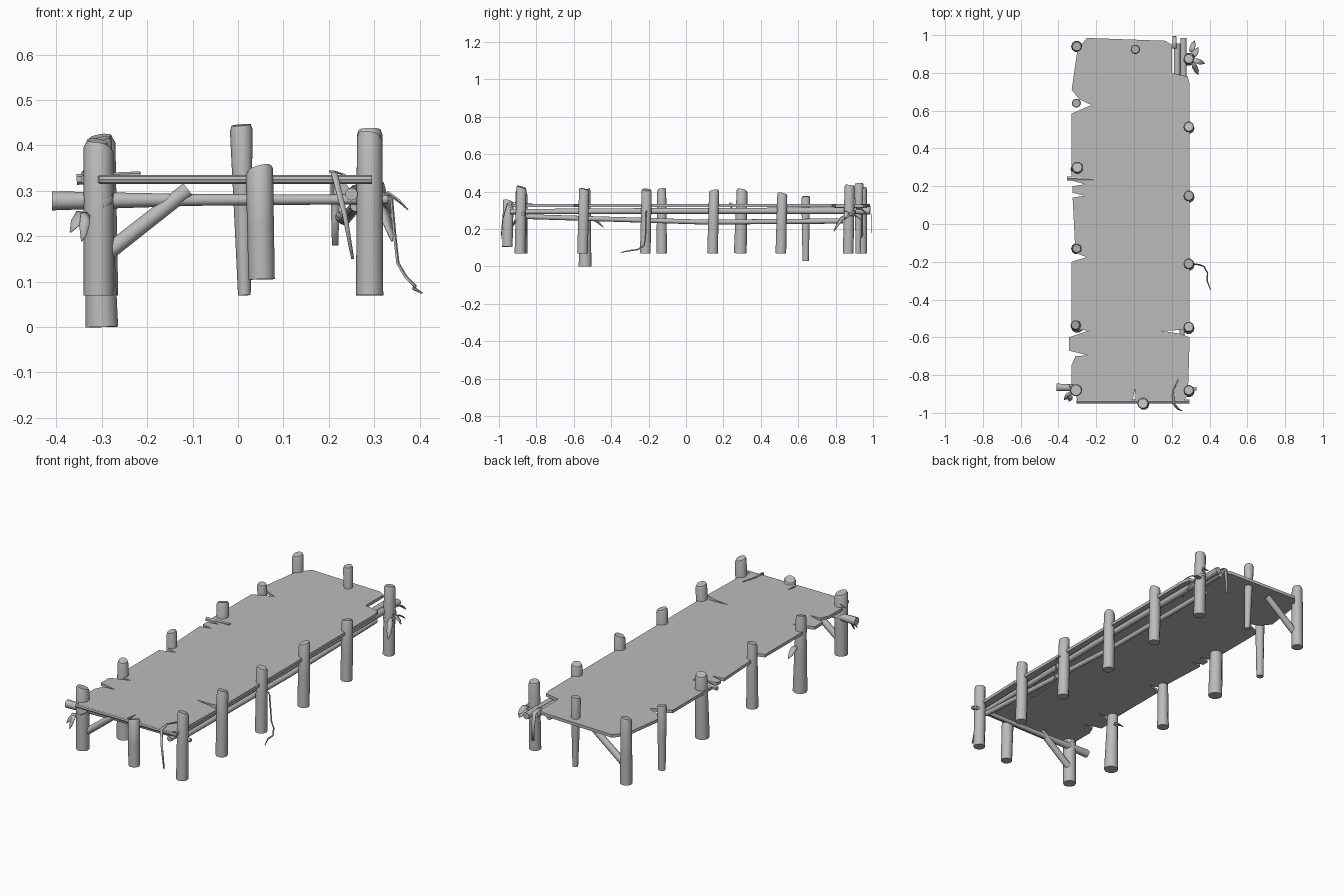
import bpy, bmesh, math, random
from mathutils import Vector

random.seed(4)
if "Cube" in bpy.data.objects:
    bpy.data.objects.remove(bpy.data.objects["Cube"])

wood = bpy.data.materials.new("weathered grey")
wood.use_nodes = True
GREY = (0.5, 0.5, 0.5, 1)
wood.diffuse_color = GREY
wood.node_tree.nodes["Principled BSDF"].inputs["Base Color"].default_value = GREY


def finish(name, bm, angle=40):
    bmesh.ops.recalc_face_normals(bm, faces=bm.faces)
    mesh = bpy.data.meshes.new(name)
    bm.to_mesh(mesh)
    bm.free()
    ob = bpy.data.objects.new(name, mesh)
    bpy.context.collection.objects.link(ob)
    mesh.materials.append(wood)
    bpy.ops.object.select_all(action="DESELECT")
    ob.select_set(True)
    bpy.context.view_layer.objects.active = ob
    bpy.ops.object.shade_smooth_by_angle(angle=math.radians(angle))
    return ob


def tube(name, path, radii, sides=10, slant=(0, 0)):
    """Sweep a closed round section along a path; slant tilts the last cap."""
    bm = bmesh.new()
    pts = [Vector(p) for p in path]
    up = Vector((0, 1, 0)) if abs((pts[-1] - pts[0]).normalized().y) < .7 else Vector((1, 0, 0))
    rings = []
    for i, (p, r) in enumerate(zip(pts, radii)):
        d = (pts[min(i + 1, len(pts) - 1)] - pts[max(i - 1, 0)]).normalized()
        u = d.cross(up).normalized()
        v = d.cross(u)
        ring = []
        for k in range(sides):
            a = math.tau * k / sides
            co = p + r * (u * math.cos(a) + v * math.sin(a))
            if i >= len(pts) - 2:
                off = co - p
                co.z += slant[0] * off.x + slant[1] * off.y
            ring.append(bm.verts.new(co))
        rings.append(ring)
    for a, b in zip(rings, rings[1:]):
        for k in range(sides):
            n = (k + 1) % sides
            bm.faces.new((a[k], a[n], b[n], b[k]))
    bm.faces.new(rings[0])
    bm.faces.new(rings[-1])
    return finish(name, bm)


def ribbon(name, path, widths, side):
    """Flat strip or leaf along a path."""
    bm = bmesh.new()
    side = Vector(side).normalized()
    rows = [[bm.verts.new(Vector(p) + side * w * s) for s in (-.5, .5)]
            for p, w in zip(path, widths)]
    for a, b in zip(rows, rows[1:]):
        bm.faces.new((a[0], a[1], b[1], b[0]))
    ob = finish(name, bm)
    ob.modifiers.new("thickness", "SOLIDIFY").thickness = .003
    return ob


def post(name, x, y, low, top, r_low=.029, r_top=.029, lean=(0, 0)):
    """Upright log with a worn, slanted head."""
    h = top - low
    path = [(x - lean[0] * (1 - t), y - lean[1] * (1 - t), low + h * t) for t in (0, .5, .97, 1)]
    slant = (random.uniform(-.3, .3), random.uniform(-.3, .3))
    tube(name, path, [r_low, (r_low + r_top) / 2, r_top, r_top * .85], 10, slant)


# Deck: one worn plank sheet with torn edges
outline = [
    (-.25, .985), (.165, .97), (.2, .95), (.2, .8), (.285, .78), (.295, .74),
    (.295, -.56), (.145, -.565), (.24, -.58), (.295, -.6), (.285, -.91), (.25, -.945),
    (.01, -.945), (.005, -.87), (-.01, -.945), (-.29, -.945), (-.33, -.87),
    (-.33, -.745), (-.31, -.7), (-.245, -.695), (-.345, -.67), (-.345, -.6),
    (-.24, -.565), (-.33, -.555), (-.33, -.2), (-.25, -.175), (-.31, -.155),
    (-.325, .14), (-.26, .15), (-.325, .165), (-.325, .2), (-.26, .21), (-.33, .23),
    (-.33, .585), (-.225, .63), (-.29, .66), (-.33, .71), (-.3, .92)]
bm = bmesh.new()
face = bm.faces.new([bm.verts.new((x, y, .317)) for x, y in outline])
grown = bmesh.ops.extrude_face_region(bm, geom=[face])
for v in grown["geom"]:
    if isinstance(v, bmesh.types.BMVert):
        v.co.z += .016
bmesh.ops.triangulate(bm, faces=[f for f in bm.faces if len(f.verts) > 4])
finish("deck", bm)

# Rounded nosing along the front edge
tube("front_edge", [(-.305, -.94, .325), (.295, -.94, .325)], [.01, .01], 8)

# Posts along the +x side
for i, (y, top) in enumerate([(-.88, .425), (-.545, .415), (-.21, .41),
                              (.15, .405), (.515, .39), (.875, .435)]):
    post(f"left_post_{i + 1}", .29, y, .07, top, .03, .028, (0, .008))

# Posts along the -x side
post("right_post_1", -.307, -.88, .07, .4, .033, .033)
post("right_post_2", -.31, -.535, 0, .41, .036, .026, (-.01, .005))
post("right_post_3", -.303, -.13, .07, .415, .03, .025)
post("right_post_4", -.3, .3, .07, .41, .036, .03, (0, .01))
post("right_post_5", -.305, .64, .03, .375, .018, .024)
post("right_post_6", -.303, .94, .07, .42, .03, .028)

# Middle posts at each end
post("front_middle_post", .047, -.95, .105, .35, .029, .03, (-.005, .005))
post("back_middle_post", .007, .925, .07, .445, .014, .025, (-.007, .005))

# Rails under the +x edge and the front cross beam
tube("upper_rail", [(.25, -.94, .293), (.262, 0, .297), (.262, .985, .297)], [.014, .016, .018])
tube("lower_rail", [(.26, -.87, .267), (.235, .1, .237), (.228, .84, .243)], [.013, .013, .014])
tube("rail_stub", [(.228, .79, .3), (.228, .955, .3)], [.018, .018])
tube("cross_beam", [(-.41, -.865, .278), (-.1, -.868, .28), (.33, -.872, .281)], [.021, .013, .01])

# Diagonal braces at both ends
for name, y in (("front_brace", -.87), ("back_brace", .93)):
    tube(name, [(-.305, y, .15), (-.11, y, .303)], [.018, .017])

# Loose stick on the torn edge
tube("loose_stick", [(-.355, .242, .325), (-.215, .236, .335)], [.012, .008], 6)

# Hanging ropes
tube("side_rope", [(.31, -.21, .3), (.338, -.215, .28), (.345, -.215, .2), (.352, -.218, .14),
                   (.37, -.225, .11), (.39, -.26, .09), (.387, -.3, .085), (.405, -.35, .075)],
     [.004] * 7 + [.002], 5)
ribbon("front_rope", [(.235, -.82, .337), (.205, -.89, .345), (.212, -.955, .34),
                      (.235, -.982, .25), (.253, -.99, .15)],
       [.004, .01, .014, .011, .006], (1, .2, 0))
ribbon("back_strip", [(.213, .93, .335), (.214, .985, .325), (.214, .995, .25), (.214, .995, .18)],
       [.022, .022, .018, .014], (1, 0, 0))

# Bindings round the two corner posts
for name, x, y, z in (("left_binding", .29, .875, .275), ("right_binding", -.307, -.88, .29)):
    ring = [(x + .033 * math.cos(a), y + .033 * math.sin(a), z + .02 * math.sin(a))
            for a in (math.tau * k / 10 for k in range(11))]
    ribbon(name, ring, [.014] * len(ring), (0, 0, 1))

# Drooping leaves: start point, reach and drop
leaves = [((.31, .87, .29), (.065, -.02, -.03)), ((.31, .88, .27), (.03, .055, -.02)),
          ((.31, .86, .28), (.03, -.07, -.09)), ((.3, .91, .31), (.02, .06, -.03)),
          ((-.33, -.89, .25), (-.04, -.04, -.04)), ((-.33, -.91, .25), (-.015, -.03, -.06)),
          ((-.32, -.87, .32), (-.025, .02, .02)), ((-.3, -.52, .25), (.0, .08, -.04))]
for i, (start, reach) in enumerate(leaves):
    s, r = Vector(start), Vector(reach)
    arch = Vector((0, 0, .015))
    side = r.cross(Vector((0, 0, 1))) + Vector((0, 0, .03))
    ribbon(f"leaf_{i + 1}", [s, s + r * .4 + arch, s + r * .75 + arch * .6, s + r],
           [.012, .03, .025, .003], side)
